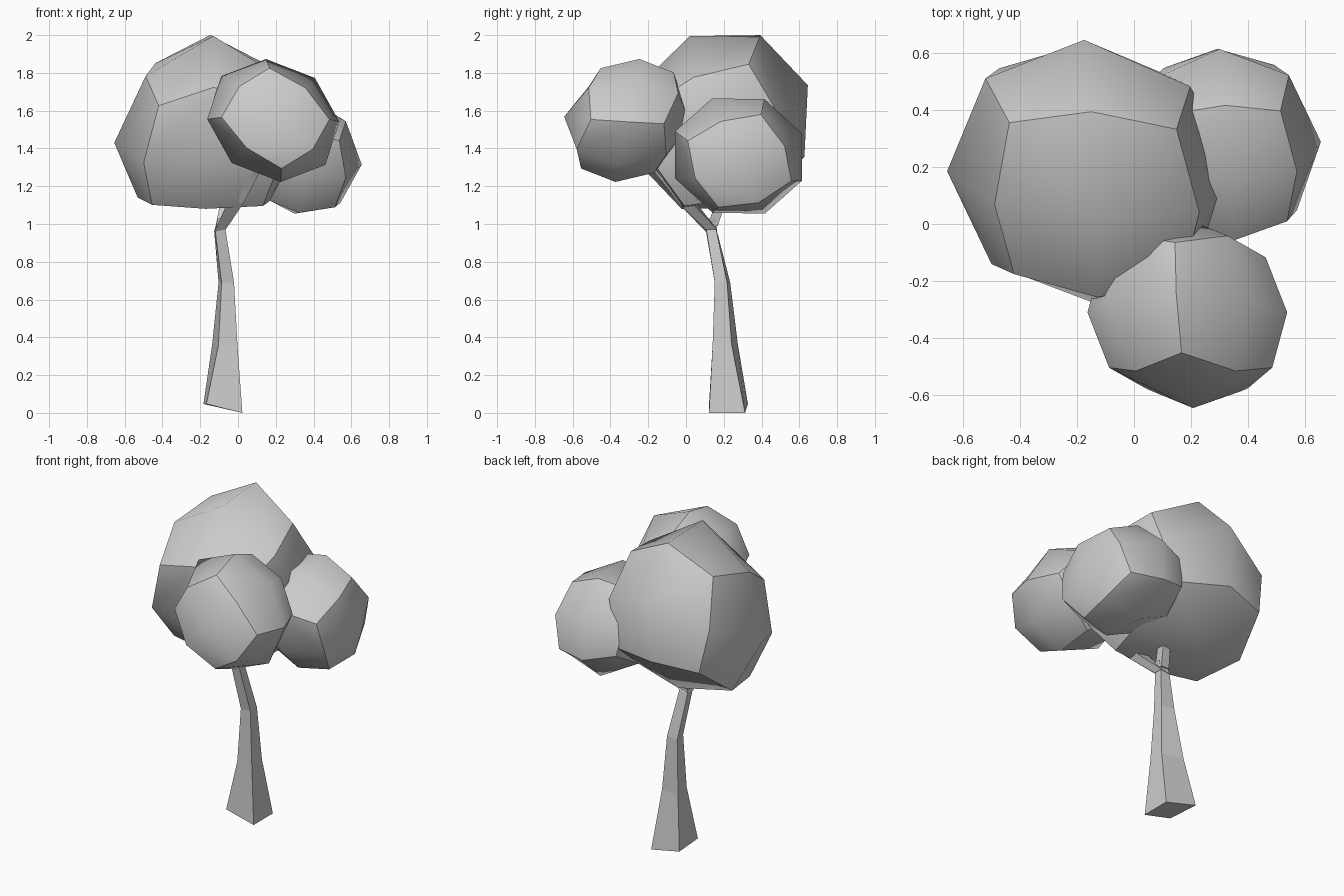
import bpy, bmesh
from mathutils import Vector, Matrix

if "Cube" in bpy.data.objects:
    bpy.data.objects.remove(bpy.data.objects["Cube"])


def finish(bm, name):
    bmesh.ops.recalc_face_normals(bm, faces=bm.faces)
    me = bpy.data.meshes.new(name)
    bm.to_mesh(me)
    bm.free()
    ob = bpy.data.objects.new(name, me)
    bpy.context.collection.objects.link(ob)
    return ob


def leaf_ball(name, centre, a, b, c, a_far=None):
    """Cube sphere (2x2 quads per side) stretched along three axis vectors.
    a_far replaces a on the positive half, for a lopsided ball."""
    bm = bmesh.new()
    bmesh.ops.create_cube(bm, size=2)
    bmesh.ops.subdivide_edges(bm, edges=bm.edges[:], cuts=1, use_grid_fill=True)

    def on_edge(v):
        return sum(abs(k) > 0.5 for k in v.co) > 1

    # the twelve cube edges stay sharp, the rest is smooth
    for e in bm.edges:
        e.smooth = not all(on_edge(v) for v in e.verts)
    for f in bm.faces:
        f.smooth = True
    near = Matrix((a, b, c)).transposed()
    far = Matrix((a_far or a, b, c)).transposed()
    for v in bm.verts:
        v.co = (far if v.co.x > 0.1 else near) @ v.co.normalized() + Vector(centre)
    return finish(bm, name)


def limb(name, path):
    """Four-sided tapered tube; path entries are x, y, z, half width, x slope,
    and how far one diagonal is pinched in."""
    bm = bmesh.new()
    rings = []
    for x, y, z, r, slope, pinch in path:
        ring = []
        for sx, sy in ((-1, -1), (1, -1), (1, 1), (-1, 1)):
            k = r * (pinch if sx == sy else 1)
            kx = k if sx < 0 else r
            ky = k if sy > 0 else r
            ring.append(bm.verts.new((x + sx * kx, y + sy * ky, z + sx * r * slope)))
        rings.append(ring)
    for lo, hi in zip(rings, rings[1:]):
        for i in range(4):
            j = (i + 1) % 4
            bm.faces.new((lo[i], lo[j], hi[j], hi[i]))
    bm.faces.new(rings[0][::-1])
    bm.faces.new(rings[-1])
    return finish(bm, name)


# Foliage
leaf_ball("large_foliage", (-0.16, 0.185, 1.54),
          (0.495, 0, 0.11), (0.015, -0.46, -0.195), (0.03, -0.165, 0.455),
          a_far=(0.52, -0.04, -0.12))
leaf_ball("front_foliage", (0.187, -0.31, 1.548),
          (0.02, -0.335, 0.02), (0.22, 0.045, 0.225), (-0.275, 0.045, 0.235))
leaf_ball("right_foliage", (0.32, 0.278, 1.36),
          (0.335, 0.01, -0.045), (-0.02, 0.335, 0.12), (0.02, -0.14, 0.305))

# Trunk
limb("trunk", [(-0.08, 0.225, 0.0236, 0.103, -0.23, 0.85),
               (-0.07, 0.208, 0.36, 0.067, 0, 0.5),
               (-0.062, 0.193, 0.69, 0.041, 0, 0.6),
               (-0.097, 0.135, 0.97, 0.029, 0.3, 0.8),
               (-0.08, 0.13, 1.03, 0.028, 0, 1)])

# Branches into each ball
limb("front_branch", [(-0.095, 0.135, 0.965, 0.03, 0.2, 1),
                      (-0.01, 0.0, 1.12, 0.036, -0.4, 1),
                      (0.06, -0.1, 1.25, 0.036, -0.4, 1),
                      (0.17, -0.28, 1.45, 0.02, -0.4, 1)])
limb("right_branch", [(-0.01, 0.02, 1.11, 0.027, -0.6, 1),
                      (0.12, 0.1, 1.21, 0.027, -0.6, 1),
                      (0.28, 0.25, 1.34, 0.018, -0.6, 1)])
limb("rear_branch", [(-0.09, 0.14, 0.99, 0.028, 0, 1),
                     (-0.07, 0.18, 1.1, 0.026, 0, 1),
                     (-0.1, 0.2, 1.35, 0.018, 0, 1)])
